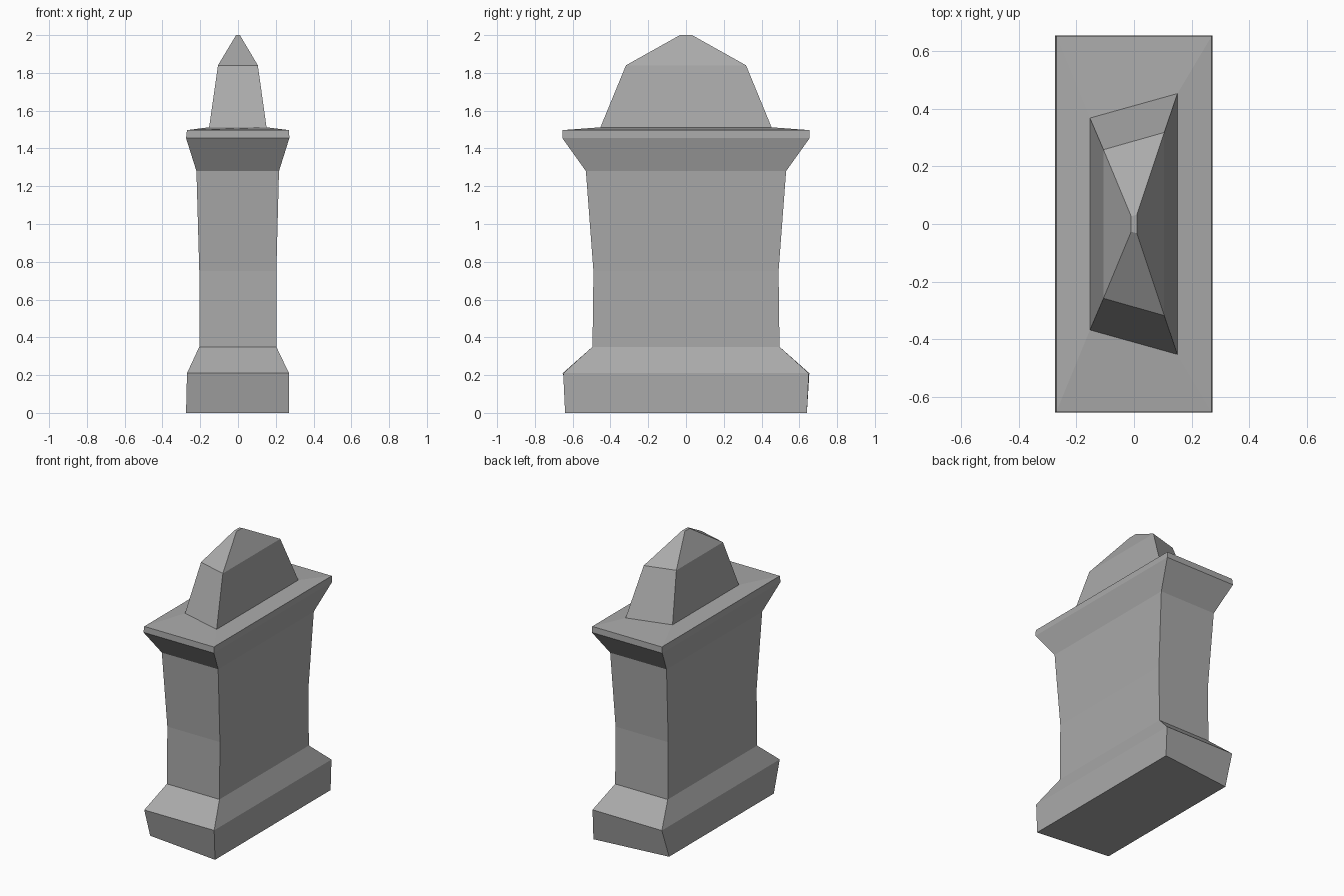
import bpy

if "Cube" in bpy.data.objects:
    bpy.data.objects.remove(bpy.data.objects["Cube"])

stone = bpy.data.materials.new("grey stone")
stone.diffuse_color = (0.4, 0.4, 0.4, 1)
stone.use_nodes = True
stone.node_tree.nodes["Principled BSDF"].inputs["Base Color"].default_value = stone.diffuse_color


def loft(name, rings, cap_bottom=False, cap_top=False):
    """Stack four-sided rings: (z, left x, right x, half depth at left, half depth at right)."""
    verts, faces = [], []
    for z, xl, xr, yl, yr in rings:
        verts += [(xl, -yl, z), (xr, -yr, z), (xr, yr, z), (xl, yl, z)]
    for r in range(len(rings) - 1):
        a = r * 4
        for i in range(4):
            j = (i + 1) % 4
            faces.append((a + i, a + j, a + 4 + j, a + 4 + i))
    if cap_bottom:
        faces.append((3, 2, 1, 0))
    if cap_top:
        n = len(verts)
        faces.append((n - 4, n - 3, n - 2, n - 1))
    mesh = bpy.data.meshes.new(name)
    mesh.from_pydata(verts, [], faces)
    mesh.materials.append(stone)
    obj = bpy.data.objects.new(name, mesh)
    bpy.context.collection.objects.link(obj)
    return obj


# Plinth with sloped shoulder; its foot narrows on the left side
loft("plinth", [
    (0.00, -0.275, 0.27, 0.58, 0.64),
    (0.21, -0.27, 0.27, 0.653, 0.65),
    (0.35, -0.205, 0.203, 0.495, 0.495),
], cap_bottom=True)

# Shaft flaring slightly towards the top
loft("shaft", [
    (0.35, -0.205, 0.203, 0.495, 0.495),
    (0.75, -0.205, 0.203, 0.49, 0.49),
    (1.28, -0.22, 0.217, 0.53, 0.53),
])

# Cornice with thin rim and shallow top slope up to the finial
FINIAL_BASE = (1.512, -0.153, 0.151, 0.368, 0.453)
loft("cornice", [
    (1.28, -0.22, 0.217, 0.53, 0.53),
    (1.455, -0.275, 0.272, 0.655, 0.655),
    (1.497, -0.27, 0.27, 0.653, 0.653),
    FINIAL_BASE,
])

# Faceted finial, shallower on the left side
loft("finial", [
    FINIAL_BASE,
    (1.84, -0.106, 0.105, 0.258, 0.318),
    (2.00, -0.01, 0.01, 0.027, 0.032),
], cap_top=True)
